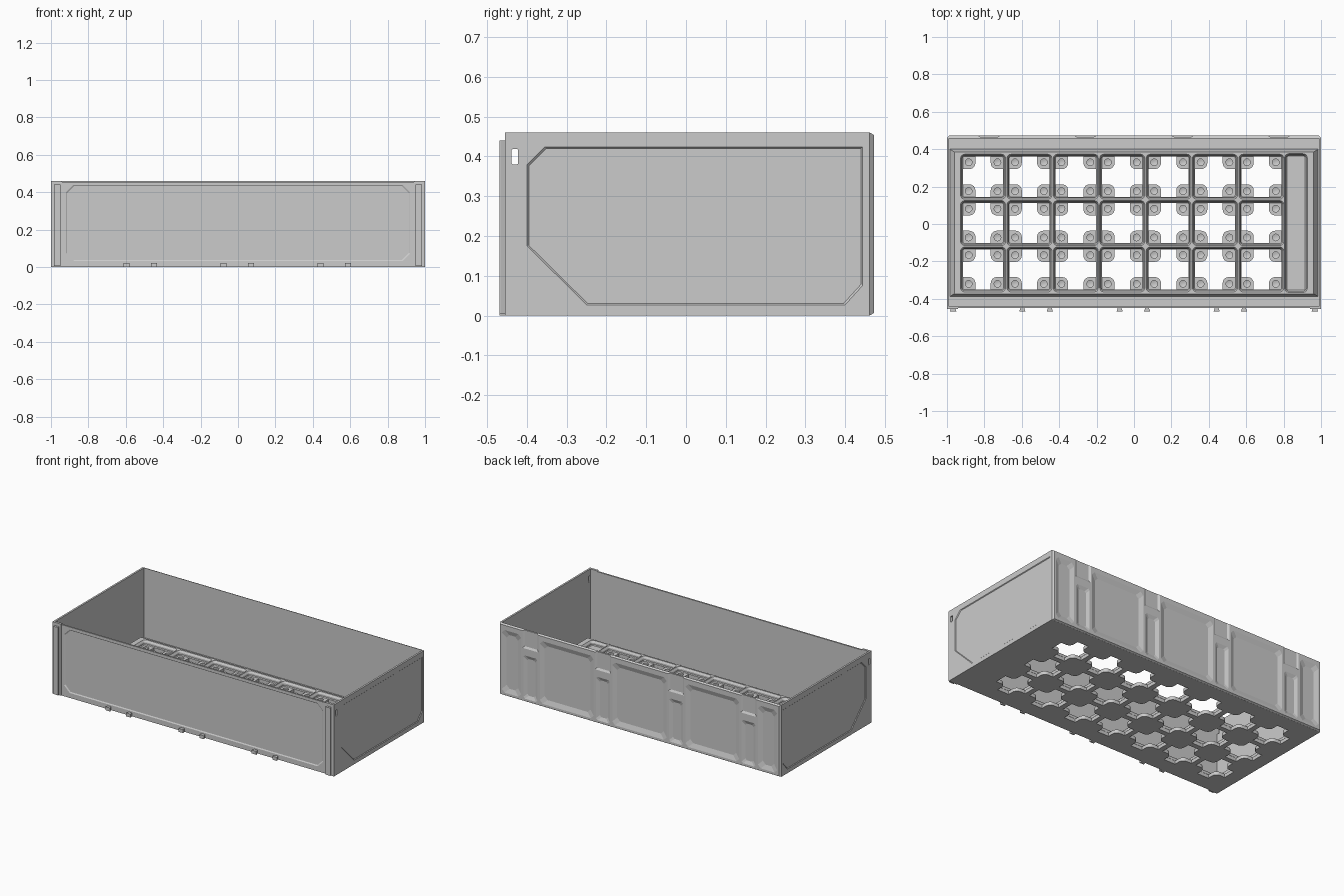
import bpy, bmesh
from math import cos, sin, pi

if "Cube" in bpy.data.objects:
    bpy.data.objects.remove(bpy.data.objects["Cube"])


def solids(name, parts):
    """One object from several closed lofts; each part is a list of 3D loops."""
    bm = bmesh.new()
    for loops in parts:
        rings = [[bm.verts.new(p) for p in loop] for loop in loops]
        n = len(rings[0])
        for a, b in zip(rings, rings[1:]):
            for i in range(n):
                j = (i + 1) % n
                bm.faces.new((a[i], a[j], b[j], b[i]))
        bm.faces.new(rings[0][::-1])
        bm.faces.new(rings[-1])
    bmesh.ops.recalc_face_normals(bm, faces=bm.faces[:])
    mesh = bpy.data.meshes.new(name)
    bm.to_mesh(mesh)
    bm.free()
    ob = bpy.data.objects.new(name, mesh)
    bpy.context.collection.objects.link(ob)
    return ob


def cut(ob, parts):
    tool = solids("cutter", parts)
    tool.hide_render = True
    mod = ob.modifiers.new("cut", 'BOOLEAN')
    mod.operation = 'DIFFERENCE'
    mod.solver = 'EXACT'
    mod.object = tool
    bpy.context.view_layer.objects.active = ob
    bpy.ops.object.modifier_apply(modifier=mod.name)
    bpy.data.objects.remove(tool)


def rect(a0, a1, b0, b1):
    return [(a0, b0), (a1, b0), (a1, b1), (a0, b1)]


def on_x(pts, x):
    return [(x, a, b) for a, b in pts]


def on_y(pts, y):
    return [(a, y, b) for a, b in pts]


def on_z(pts, z):
    return [(a, b, z) for a, b in pts]


def box(x0, x1, y0, y1, z0, z1):
    r = rect(x0, x1, y0, y1)
    return [on_z(r, z0), on_z(r, z1)]


def arc(cx, cy, r, a0, a1, n):
    return [(cx + r * cos(a0 + (a1 - a0) * i / n),
             cy + r * sin(a0 + (a1 - a0) * i / n)) for i in range(n + 1)]


def round_rect(cx, cy, hx, hy, r):
    pts = []
    for k, (sx, sy) in enumerate([(1, 1), (-1, 1), (-1, -1), (1, -1)]):
        pts += arc(cx + sx * (hx - r), cy + sy * (hy - r), r,
                   k * pi / 2, (k + 1) * pi / 2, 5)
    return pts


def chamfered(x0, x1, z0, z1, c):
    return [(x0 + c, z0), (x1 - c, z0), (x1, z0 + c), (x1, z1 - c),
            (x1 - c, z1), (x0 + c, z1), (x0, z1 - c), (x0, z0 + c)]


def cross(cx, cy, h, a, r):
    """Plus-shaped opening left between four rounded corner pads."""
    pts = []
    for k in range(4):
        corner = [(h, a)] + arc(a + r, a + r, r, 1.5 * pi, pi, 6) + [(a, h)]
        for x, y in corner:
            for _ in range(k):
                x, y = -y, x
            pts.append((cx + x, cy + y))
    return pts


# Floor with the raised grid plate
floor = solids("grid_floor", [[
    on_z(rect(-.99, .99, -.445, .462), 0),
    on_z(rect(-.99, .99, -.445, .462), .012),
    on_z(rect(-.985, .985, -.387, .40), .012),
    on_z(rect(-.96, .96, -.373, .385), .05)]])
PITCH = .248
cells = [(-.807 + PITCH * i, .005 + PITCH * j) for i in range(7) for j in (-1, 0, 1)]


def pocket(cx, cy, hx, hy):
    steps = [(.052, 0), (.038, -.009), (.027, -.009), (.022, -.013)]
    return [on_z(round_rect(cx, cy, hx + d, hy + d, .024 + d), z) for z, d in steps]


cut(floor, [pocket(cx, cy, .1215, .1215) for cx, cy in cells]
    + [pocket(.866, .005, .062, .372)])
# Plus-shaped openings and round recesses in the corner pads
cut(floor, [[on_z(cross(cx, cy, .1075, .041, .032), z) for z in (-.01, .03)]
            for cx, cy in cells])
cut(floor, [[on_z(arc(cx + sx * .077, cy + sy * .077, r, 0, 2 * pi * 15 / 16, 15), z)
             for z, r in ((.009, .008), (.012, .018), (.03, .018))]
            for cx, cy in cells for sx in (-1, 1) for sy in (-1, 1)])

# Side walls with a sunken panel and a small window
outline = [(-.40, .38), (-.355, .425), (.445, .425), (.445, .075),
           (.40, .025), (-.25, .025), (-.40, .175)]
for s, side in ((1, "right"), (-1, "left")):
    wall = solids(side + "_wall", [[on_x(rect(-.455, .46, 0, .46), s * x)
                                    for x in (.988, 1)]])
    inner = [(y * .988 + .0003, z * .976 + .0054) for y, z in outline]
    cut(wall, [[on_x(outline, s * 1.001), on_x(inner, s * .996)],
               [on_x(round_rect(-.43, .399, .008, .019, .003), s * x)
                for x in (.97, 1.02)]])

# Back wall with chamfered edges, bays, and hanging slots
back = solids("back_wall", [[
    on_y(rect(-1, 1, 0, .46), .458), on_y(rect(-1, 1, 0, .46), .461),
    on_y(rect(-.99, .99, .006, .454), .472)]])


def bay(x0, x1, z0, z1, slope, c):
    return [on_y(chamfered(x0, x1, z0, z1, c), .4725),
            on_y(chamfered(x0 + slope, x1 - slope, z0 + slope, z1 - slope, c), .4625)]


slots = (-.775, -.26, .26, .775)
bays = [bay(a, b, .02, .425, .03, .02) for a, b in
        ((-.98, -.84), (-.71, -.325), (-.195, .195), (.325, .71), (.84, .98))]
cut(back, bays + [bay(x - .05, x + .05, .02, .30, .022, .01) for x in slots])
cut(back, [[on_y(rect(x - .06, x + .06, .34, .47), .474),
            on_y(rect(x - .045, x + .045, .355, .47), .465)] for x in slots])

# Front wall with a sunken panel
front = solids("front_wall", [box(-.945, .945, -.450, -.440, 0, .455)])
cut(front, [[on_y(chamfered(-.922, .922, .03, .44, .04), -.451),
             on_y(chamfered(-.914, .914, .038, .432, .037), -.446)]])


# Corner posts, dovetail rails and bottom tabs on the front
def dovetail(x, w, z0, z1):
    pts = [(x - w * .6, -.448), (x + w * .6, -.448), (x + w, -.466),
           (x + w, -.469), (x - w, -.469), (x - w, -.466)]
    return [on_z(pts, z0), on_z(pts, z1)]


for s, side in ((1, "right"), (-1, "left")):
    solids(side + "_corner_post",
           [box(min(s * .94, s * .99), max(s * .94, s * .99), -.455, -.440, 0, .46)])
    solids(side + "_front_rail", [dovetail(s * .967, .017, .005, .44)])
solids("front_tabs", [dovetail(x, .016, 0, .022)
                      for x in (-.597, -.45, -.077, .07, .442, .588)])

# Smooth the round edges of the grid only
bpy.ops.object.select_all(action='DESELECT')
floor.select_set(True)
bpy.context.view_layer.objects.active = floor
bpy.ops.object.shade_smooth_by_angle(angle=.5)
